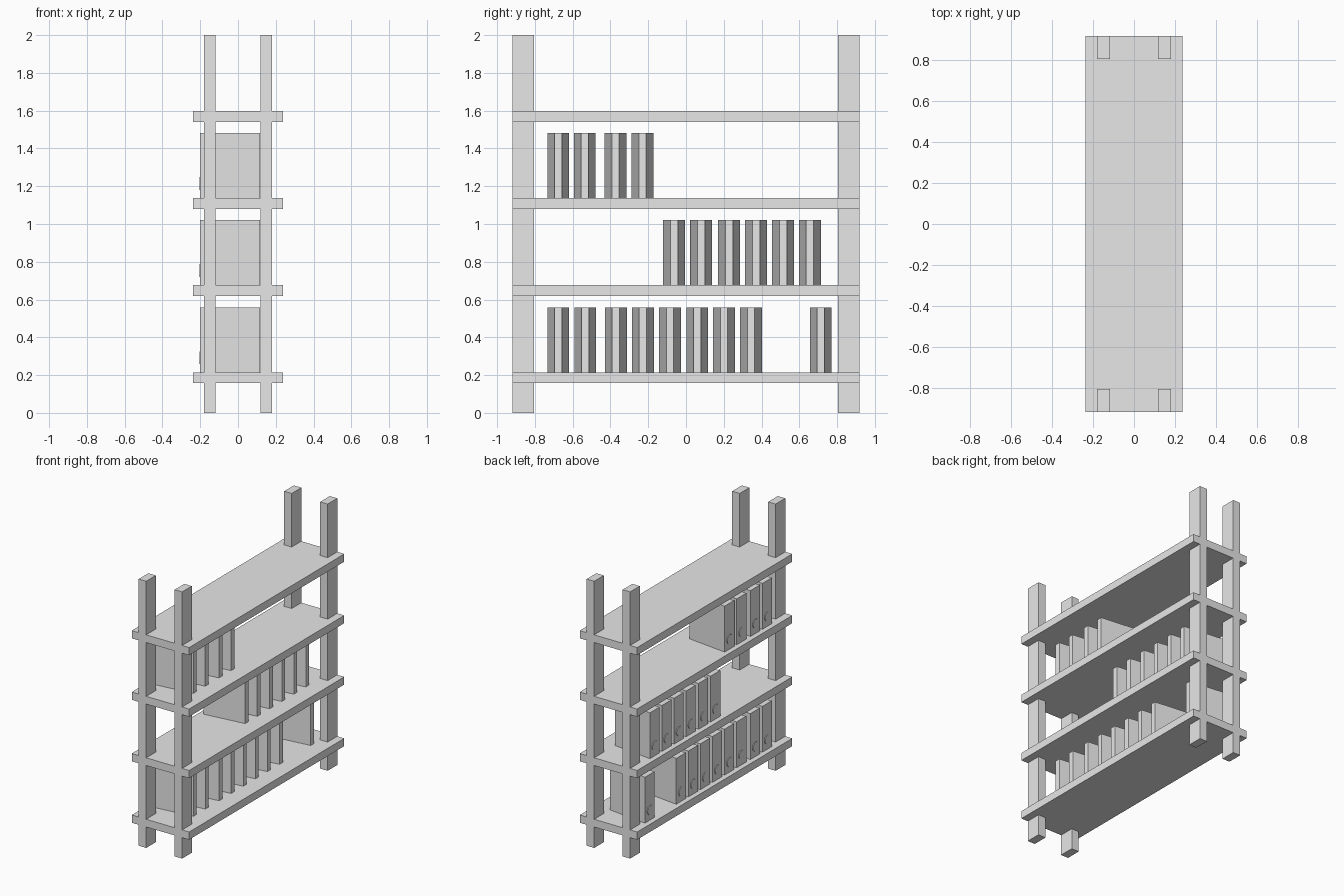
import bpy, bmesh, math
from mathutils import Matrix

if "Cube" in bpy.data.objects:
    bpy.data.objects.remove(bpy.data.objects["Cube"])

grey = bpy.data.materials.new("light_grey")
grey.diffuse_color = (0.8, 0.8, 0.8, 1)
grey.use_nodes = True
grey.node_tree.nodes["Principled BSDF"].inputs["Base Color"].default_value = grey.diffuse_color


def finish(name, bm):
    bmesh.ops.recalc_face_normals(bm, faces=bm.faces[:])
    me = bpy.data.meshes.new(name)
    bm.to_mesh(me)
    bm.free()
    me.materials.append(grey)
    ob = bpy.data.objects.new(name, me)
    bpy.context.collection.objects.link(ob)
    return ob


def box(name, x0, x1, y0, y1, z0, z1):
    bm = bmesh.new()
    bmesh.ops.create_cube(bm, size=1)
    for v in bm.verts:
        v.co.x = x1 if v.co.x > 0 else x0
        v.co.y = y1 if v.co.y > 0 else y0
        v.co.z = z1 if v.co.z > 0 else z0
    return finish(name, bm)


def binder(y, z):
    # wedge body: wide spine at -x, narrow edge at +x
    bm = bmesh.new()
    prof = [(-0.2, -0.0575), (0.117, -0.0195), (0.117, 0.0195), (-0.2, 0.0575)]
    face = bm.faces.new([bm.verts.new((px, y + py, z)) for px, py in prof])
    ext = bmesh.ops.extrude_face_region(bm, geom=[face])
    top = [g for g in ext["geom"] if isinstance(g, bmesh.types.BMVert)]
    bmesh.ops.translate(bm, vec=(0, 0, 0.344), verts=top)
    if not any(f.normal.z < 0 and all(v.co.z == z for v in f.verts) for f in bm.faces):
        bm.normal_update()
    finish("binder", bm)
    # round finger pull on the spine
    bm = bmesh.new()
    m = Matrix.Translation((-0.202, y, z + 0.077)) @ Matrix.Rotation(math.pi / 2, 4, 'Y')
    bmesh.ops.create_cone(bm, cap_ends=True, segments=12, radius1=0.034,
                          radius2=0.034, depth=0.006, matrix=m)
    finish("finger_pull", bm)


# four upright posts
for sx in (-1, 1):
    for sy in (-1, 1):
        xs = sorted((sx * 0.118, sx * 0.18))
        ys = sorted((sy * 0.805, sy * 0.919))
        box("post", *xs, *ys, 0, 2)

# four shelf boards
for i in range(4):
    z = 0.157 + 0.461 * i
    box("shelf", -0.238, 0.238, -0.919, 0.919, z, z + 0.058)

# rows of binders standing on the lower three shelves
rows = [
    [-0.677, -0.534, -0.371, -0.228, -0.085, 0.059, 0.201, 0.344, 0.714],
    [-0.063, 0.08, 0.228, 0.371, 0.514, 0.656],
    [-0.677, -0.536, -0.373, -0.23],
]
for i, row in enumerate(rows):
    for y in row:
        binder(y, 0.215 + 0.461 * i)
